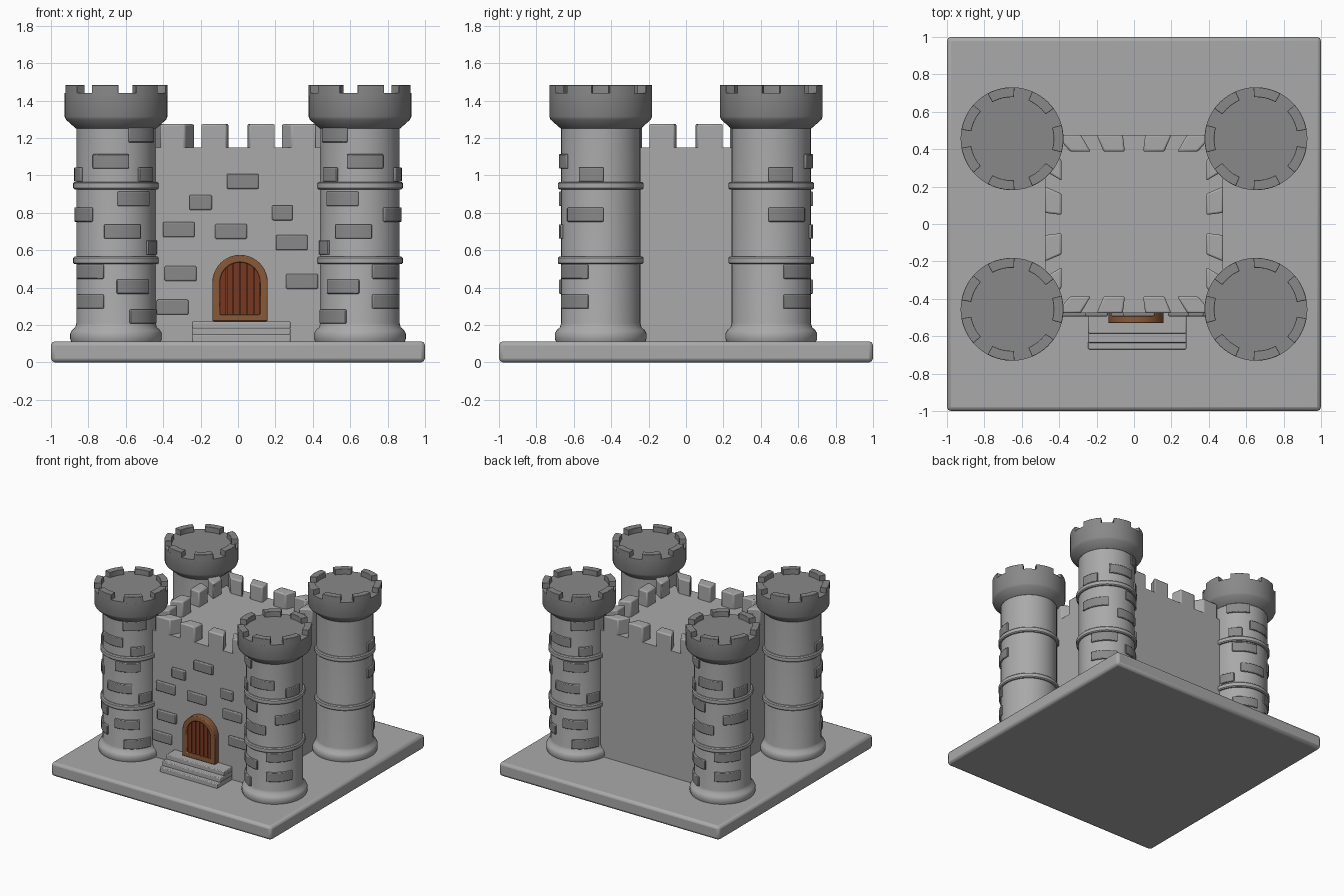
import bpy, bmesh
from math import sin, cos, pi, radians, sqrt

if "Cube" in bpy.data.objects:
    bpy.data.objects.remove(bpy.data.objects["Cube"])


def material(name, rgb):
    m = bpy.data.materials.new(name)
    m.diffuse_color = (*rgb, 1)
    m.use_nodes = True
    m.node_tree.nodes["Principled BSDF"].inputs["Base Color"].default_value = m.diffuse_color
    return m


stone = material("stone", (0.40, 0.40, 0.40))
dark = material("dark_stone", (0.25, 0.25, 0.25))
brown = material("frame_wood", (0.25, 0.10, 0.04))
red = material("door_wood", (0.19, 0.04, 0.016))


def finish(name, bm, bevel=0.0, color=stone):
    bmesh.ops.recalc_face_normals(bm, faces=bm.faces)
    me = bpy.data.meshes.new(name)
    bm.to_mesh(me)
    bm.free()
    ob = bpy.data.objects.new(name, me)
    bpy.context.collection.objects.link(ob)
    if bevel:
        m = ob.modifiers.new("bevel", 'BEVEL')
        m.width, m.segments, m.limit_method = bevel, 2, 'ANGLE'
        m.angle_limit = radians(40)
    me.materials.append(color)
    bpy.ops.object.select_all(action='DESELECT')
    ob.select_set(True)
    bpy.context.view_layer.objects.active = ob
    bpy.ops.object.shade_smooth_by_angle(angle=radians(35))
    return ob


def add_prism(bm, bottom, top):
    """Closed solid between two matching point loops."""
    a = [bm.verts.new(p) for p in bottom]
    b = [bm.verts.new(p) for p in top]
    n = len(a)
    bm.faces.new(a)
    bm.faces.new(b)
    for i in range(n):
        j = (i + 1) % n
        bm.faces.new((a[i], a[j], b[j], b[i]))


def add_box(bm, x0, x1, y0, y1, z0, z1):
    loop = [(x0, y0), (x1, y0), (x1, y1), (x0, y1)]
    add_prism(bm, [(*p, z0) for p in loop], [(*p, z1) for p in loop])


def add_arc(bm, cx, cy, r0, r1, a0, a1, z0, z1, sx=1, sy=1, n=6):
    """Curved slab; angles in degrees, mirrored by sx and sy."""
    ang = [radians(a0 + (a1 - a0) * i / n) for i in range(n + 1)]
    loop = [(cx + sx * r1 * cos(t), cy + sy * r1 * sin(t)) for t in ang]
    loop += [(cx + sx * r0 * cos(t), cy + sy * r0 * sin(t)) for t in reversed(ang)]
    add_prism(bm, [(*p, z0) for p in loop], [(*p, z1) for p in loop])


def lathe(name, cx, cy, profile, color=stone, n=48):
    bm = bmesh.new()
    rings = [[bm.verts.new((cx + r * cos(2 * pi * i / n), cy + r * sin(2 * pi * i / n), z))
              for i in range(n)] for r, z in profile]
    for a, b in zip(rings, rings[1:]):
        for i in range(n):
            j = (i + 1) % n
            bm.faces.new((a[i], a[j], b[j], b[i]))
    bm.faces.new(rings[0])
    bm.faces.new(rings[-1])
    return finish(name, bm, 0, color)


# Ground slab
bm = bmesh.new()
add_box(bm, -1, 1, -1, 1, 0, 0.113)
finish("base_slab", bm, 0.022)

# Keep block
K = 0.477
bm = bmesh.new()
add_box(bm, -K, K, -K, K, 0.1, 1.15)
finish("keep", bm)

# Keep battlements: four per side, sides cut toward the centre
bm = bmesh.new()
s = 0.81
for c, d in ((1, 0), (0, 1), (-1, 0), (0, -1)):
    for u0, u1 in ((-0.42, -0.285), (-0.2, -0.06), (0.06, 0.2), (0.285, 0.42)):
        loop = [(u0, K), (u1, K), (u1 * s, K * s), (u0 * s, K * s)]
        loop = [(c * u - d * v, d * u + c * v) for u, v in loop]
        add_prism(bm, [(*p, 1.13) for p in loop], [(*p, 1.275) for p in loop])
finish("keep_battlements", bm, 0.01)

# Front wall bricks (x, z, width)
bm = bmesh.new()
for x, z, w in ((0.025, 0.968, .17), (-0.2, 0.855, .12), (0.237, 0.80, .11), (-0.317, 0.71, .17),
                (-0.037, 0.70, .17), (0.287, 0.64, .17), (-0.307, 0.475, .17),
                (0.342, 0.433, .17), (-0.35, 0.295, .17)):
    add_box(bm, x - w / 2, x + w / 2, -0.494, -0.46, z - 0.04, z + 0.04)
finish("wall_bricks", bm, 0.007, dark)

# Towers
SHAFT = [(0.235, 0.1), (0.245, 0.125), (0.245, 0.155), (0.236, 0.172), (0.218, 0.188),
         (0.212, 0.21), (0.212, 1.26)]
CAP = [(0.205, 1.25), (0.213, 1.25), (0.222, 1.257), (0.268, 1.298), (0.275, 1.315), (0.275, 1.44)]
# Tower bricks (z, centre angle from outward y, angular width)
BRICKS = ((1.215, -42, 48), (1.075, 8, 53), (1.005, -48, 28), (1.005, 76, 36), (0.875, -28, 52),
          (0.79, 65, 58), (0.70, -10, 54), (0.615, -65, 30), (0.485, 45, 54), (0.405, -27, 52),
          (0.325, 45, 54), (0.245, -48, 56))
for sx, sy, tag in ((-1, -1, "front_left"), (1, -1, "front_right"),
                    (-1, 1, "back_left"), (1, 1, "back_right")):
    cx, cy = 0.652 * sx, 0.456 * sy
    lathe(tag + "_tower", cx, cy, SHAFT)
    lathe(tag + "_cap", cx, cy, CAP, dark)
    for k, z in enumerate((0.545, 0.945)):
        lathe(f"{tag}_ring_{k + 1}", cx, cy, [(0.2, z - 0.02), (0.222, z - 0.02), (0.229, z - 0.013),
                                             (0.229, z + 0.013), (0.222, z + 0.02), (0.2, z + 0.02)])
    # seven merlons, one facing the keep
    bm = bmesh.new()
    for k in range(7):
        a = 180 + 360 * k / 7
        add_arc(bm, cx, cy, 0.222, 0.275, a - 15.5, a + 15.5, 1.425, 1.483, sx, sy)
    finish(tag + "_battlements", bm, 0.003, dark)
    bm = bmesh.new()
    for z, a, w in BRICKS:
        add_arc(bm, cx, cy, 0.2, 0.224, 90 - a - w / 2, 90 - a + w / 2,
                z - 0.038, z + 0.038, sx, sy)
    finish(tag + "_bricks", bm, 0.005, dark)

# Steps
bm = bmesh.new()
for y, z0, z1 in ((-0.67, 0.1, 0.15), (-0.635, 0.145, 0.185), (-0.585, 0.18, 0.22)):
    add_box(bm, -0.245, 0.28, y, -0.46, z0, z1)
finish("steps", bm, 0.006)

# Door frame: arch ring
DX, DZ = 0.011, 0.427


def arch(h, bottom, y, n=20):
    pts = [(DX + h * cos(pi * i / n), y, DZ + h * sin(pi * i / n)) for i in range(n + 1)]
    return pts + [(DX - h, y, bottom), (DX + h, y, bottom)]


bm = bmesh.new()
loops = [arch(0.148, 0.22, -0.45), arch(0.148, 0.22, -0.53),
         arch(0.108, 0.255, -0.53), arch(0.108, 0.255, -0.45)]
loops = [[bm.verts.new(p) for p in lp] for lp in loops]
for a, b in zip(loops, loops[1:] + loops[:1]):
    for i in range(len(a)):
        j = (i + 1) % len(a)
        bm.faces.new((a[i], a[j], b[j], b[i]))
finish("door_frame", bm, 0.006, brown)

# Door panel and planks
bm = bmesh.new()
add_prism(bm, arch(0.11, 0.25, -0.45), arch(0.11, 0.25, -0.505))
finish("door_panel", bm, 0, red)
bm = bmesh.new()
N, R = 6, 0.109
for k in range(N):
    x0 = -R + 2 * R * k / N + 0.002
    x1 = -R + 2 * R * (k + 1) / N - 0.002
    us = [x1 + (x0 - x1) * i / 4 for i in range(5)]
    loop = [(x0, 0.25), (x1, 0.25)] + [(u, DZ + sqrt(R * R - u * u)) for u in us]
    add_prism(bm, [(DX + u, -0.5, z) for u, z in loop], [(DX + u, -0.515, z) for u, z in loop])
finish("door_planks", bm, 0, red)
